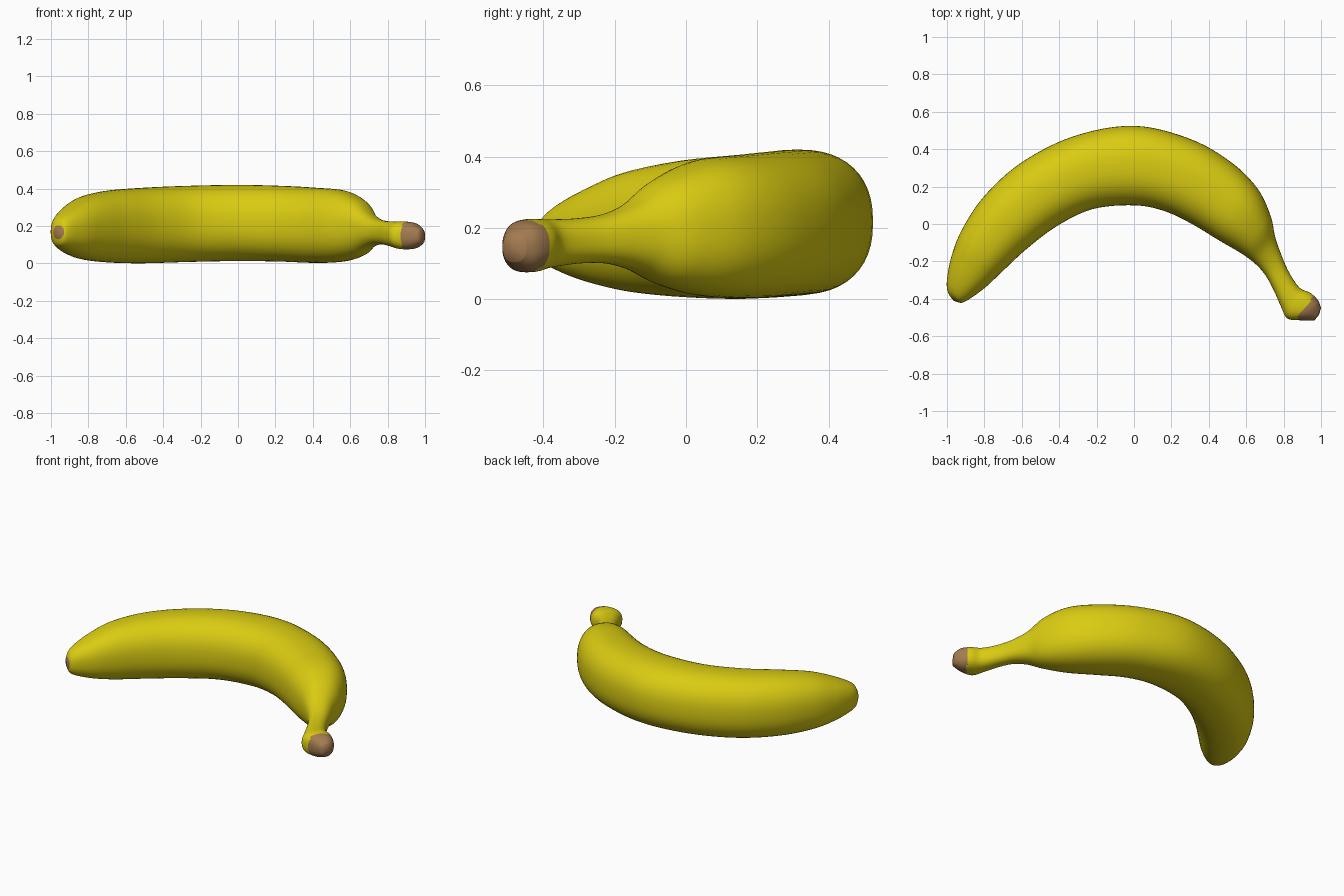
import bpy, bmesh, math
from mathutils import Vector

if "Cube" in bpy.data.objects:
    bpy.data.objects.remove(bpy.data.objects["Cube"])

# Cross-sections from blossom tip to stem: outer x, y, inner x, y, bottom z, top z
SECTIONS = [
    (-0.985, -0.385, -0.935, -0.42, .135, .200),
    (-1.00, -0.345, -0.915, -0.42, .100, .235),
    (-0.998, -0.28, -0.87, -0.395, .075, .270),
    (-0.975, -0.17, -0.79, -0.335, .045, .315),
    (-0.92, -0.03, -0.70, -0.25, .020, .360),
    (-0.80, 0.15, -0.57, -0.13, .005, .390),
    (-0.60, 0.33, -0.41, -0.01, .001, .405),
    (-0.32, 0.47, -0.22, 0.08, .008, .415),
    (0.00, 0.525, 0.00, 0.10, .013, .420),
    (0.30, 0.455, 0.16, 0.07, .010, .415),
    (0.52, 0.33, 0.31, 0.00, .003, .405),
    (0.66, 0.19, 0.45, -0.085, .010, .390),
    (0.73, 0.045, 0.57, -0.155, .040, .340),
    (0.755, -0.07, 0.645, -0.21, .080, .275),
    (0.79, -0.17, 0.70, -0.27, .100, .240),
    (0.83, -0.26, 0.745, -0.35, .100, .227),
    (0.885, -0.34, 0.785, -0.44, .088, .224),
    (0.945, -0.37, 0.82, -0.505, .076, .225),
    (0.985, -0.41, 0.895, -0.515, .080, .215),
    (1.00, -0.45, 0.965, -0.515, .105, .185),
]
SIDES, STEPS, POWER = 48, 6, 2.35


def catmull(a, b, c, d, t):
    return tuple(0.5 * (2 * q + (r - p) * t + (2 * p - 5 * q + 4 * r - s) * t * t
                        + (3 * q - p - 3 * r + s) * t ** 3)
                 for p, q, r, s in zip(a, b, c, d))


def material(name, color):
    m = bpy.data.materials.new(name)
    m.diffuse_color = (*color, 1)
    m.use_nodes = True
    m.node_tree.nodes["Principled BSDF"].inputs["Base Color"].default_value = m.diffuse_color
    return m


def ring(bm, s):
    """Rounded-square loop spanning the outer and inner edge points."""
    outer, inner = Vector((s[0], s[1], 0)), Vector((s[2], s[3], 0))
    centre = (outer + inner) / 2 + Vector((0, 0, (s[4] + s[5]) / 2))
    half, height = (outer - inner) / 2, (s[5] - s[4]) / 2
    verts = []
    for i in range(SIDES):
        a = math.tau * i / SIDES
        c, n = math.cos(a), math.sin(a)
        u = math.copysign(abs(c) ** (2 / POWER), c)
        v = math.copysign(abs(n) ** (2 / POWER), n)
        verts.append(bm.verts.new(centre + half * u + Vector((0, 0, height * v))))
    return verts, centre


# Skin lofted through the smoothly interpolated sections
bm = bmesh.new()
last = len(SECTIONS) - 1
rings = []
for i in range(last):
    p = [SECTIONS[min(max(i + k, 0), last)] for k in (-1, 0, 1, 2)]
    rings += [ring(bm, catmull(*p, j / STEPS)) for j in range(STEPS)]
rings.append(ring(bm, SECTIONS[-1]))
for (a, _), (b, _) in zip(rings, rings[1:]):
    for i in range(SIDES):
        j = (i + 1) % SIDES
        bm.faces.new((a[i], a[j], b[j], b[i]))

# Slightly domed caps on both ends
for (loop, centre), push in ((rings[0], (-.004, -.008, 0)), (rings[-1], (.006, -.004, 0))):
    tip = bm.verts.new(centre + Vector(push))
    for i in range(SIDES):
        bm.faces.new((loop[i], loop[(i + 1) % SIDES], tip))
bmesh.ops.recalc_face_normals(bm, faces=bm.faces)

# Brown cut stem and blossom spot, yellow everywhere else
for f in bm.faces:
    c = f.calc_center_median()
    stem = 0.8 * c.x - 0.6 * c.y > 1.0
    blossom = (c - rings[0][1]).length < 0.036
    f.material_index = 1 if stem or blossom else 0
    f.smooth = True

mesh = bpy.data.meshes.new("banana")
bm.to_mesh(mesh)
bm.free()
mesh.materials.append(material("yellow peel", (0.70, 0.60, 0.006)))
mesh.materials.append(material("brown stem", (0.37, 0.20, 0.08)))
bpy.context.collection.objects.link(bpy.data.objects.new("banana", mesh))
